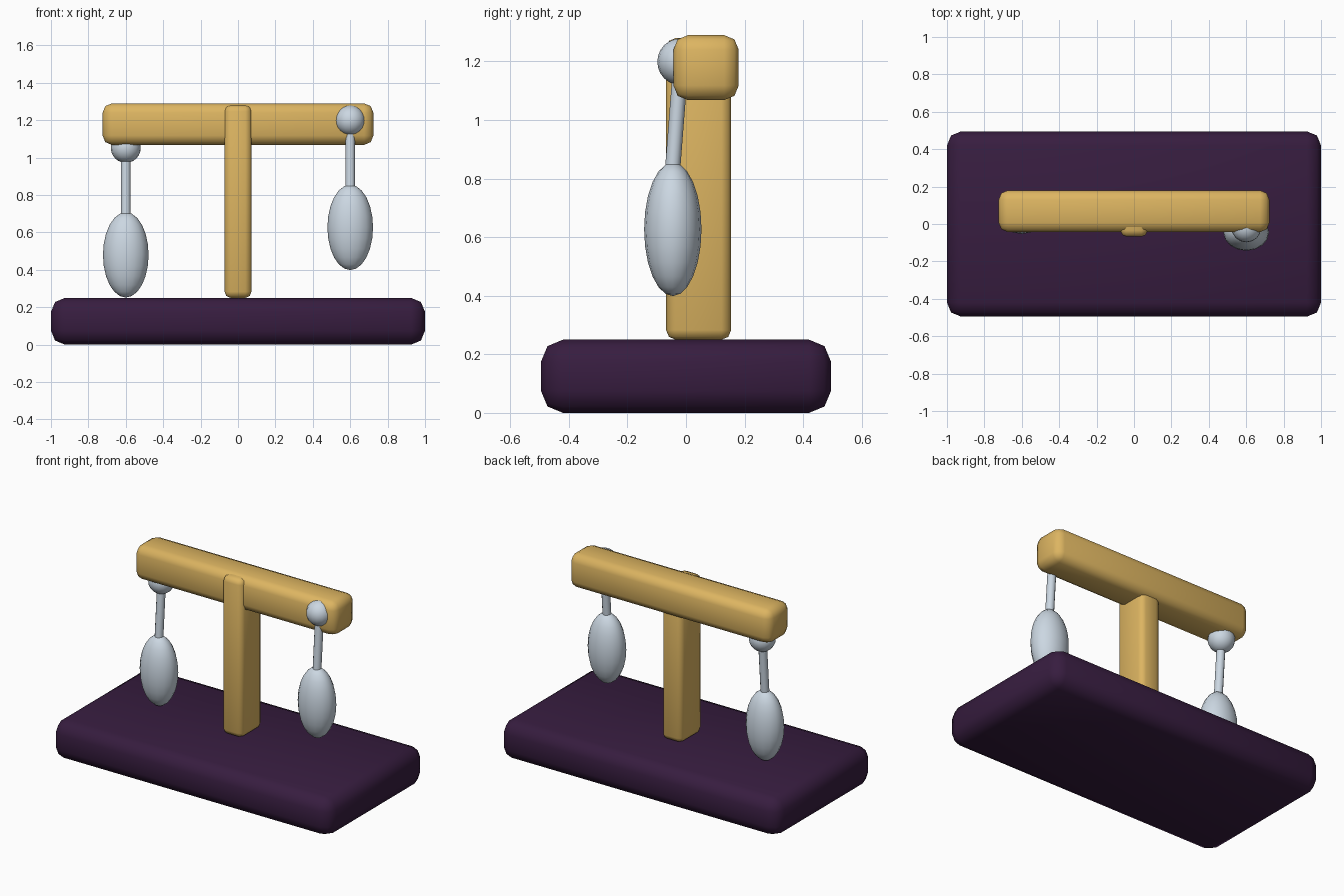
import bpy
from mathutils import Vector

if "Cube" in bpy.data.objects:
    bpy.data.objects.remove(bpy.data.objects["Cube"])


def material(name, color):
    m = bpy.data.materials.new(name)
    m.diffuse_color = (*color, 1)
    m.use_nodes = True
    m.node_tree.nodes["Principled BSDF"].inputs["Base Color"].default_value = m.diffuse_color
    return m


wood = material("wood", (0.72, 0.46, 0.12))
purple = material("purple", (0.038, 0.012, 0.05))
steel = material("steel", (0.6, 0.68, 0.76))


def finish(name, mat, angle=1.0):
    ob = bpy.context.object
    ob.name = name
    ob.data.materials.append(mat)
    bpy.ops.object.shade_smooth_by_angle(angle=angle)
    return ob


def rounded_box(name, lo, hi, bevel, mat):
    lo, hi = Vector(lo), Vector(hi)
    bpy.ops.mesh.primitive_cube_add(size=1, location=(lo + hi) / 2)
    bpy.context.object.scale = hi - lo
    bpy.ops.object.transform_apply(location=False, rotation=False, scale=True)
    mod = bpy.context.object.modifiers.new("bevel", "BEVEL")
    mod.width = bevel
    mod.segments = 2
    bpy.ops.object.modifier_apply(modifier=mod.name)
    return finish(name, mat)


def ball(name, loc, radii, mat):
    bpy.ops.mesh.primitive_uv_sphere_add(segments=16, ring_count=12, radius=1, location=loc)
    bpy.context.object.scale = radii
    bpy.ops.object.transform_apply(location=False, rotation=False, scale=True)
    return finish(name, mat)


def rod(name, a, b, radius, mat):
    a, b = Vector(a), Vector(b)
    bpy.ops.mesh.primitive_cylinder_add(vertices=12, radius=radius, depth=(b - a).length,
                                        location=(a + b) / 2)
    bpy.context.object.rotation_euler = (b - a).to_track_quat("Z", "Y").to_euler()
    return finish(name, mat)


# Stand
rounded_box("base", (-1, -0.495, 0), (1, 0.495, 0.25), 0.075, purple)
rounded_box("post", (-0.072, -0.068, 0.25), (0.072, 0.154, 1.28), 0.033, wood)
rounded_box("crossbeam", (-0.724, -0.043, 1.068), (0.724, 0.18, 1.29), 0.05, wood)

# Hanging weights: pivot ball, leaning rod, egg-shaped bob
for side, x, dy, dz in (("right", 0.6, 0, 0), ("left", -0.6, 0.09, -0.147)):
    ball(side + "_pivot", (x, -0.018 + dy, 1.199 + dz), (0.08, 0.08, 0.08), steel)
    rod(side + "_rod", (x, -0.045 + dy, 0.84 + dz), (x, -0.018 + dy, 1.19 + dz), 0.026, steel)
    ball(side + "_bob", (x, -0.045 + dy, 0.627 + dz), (0.122, 0.098, 0.228), steel)
